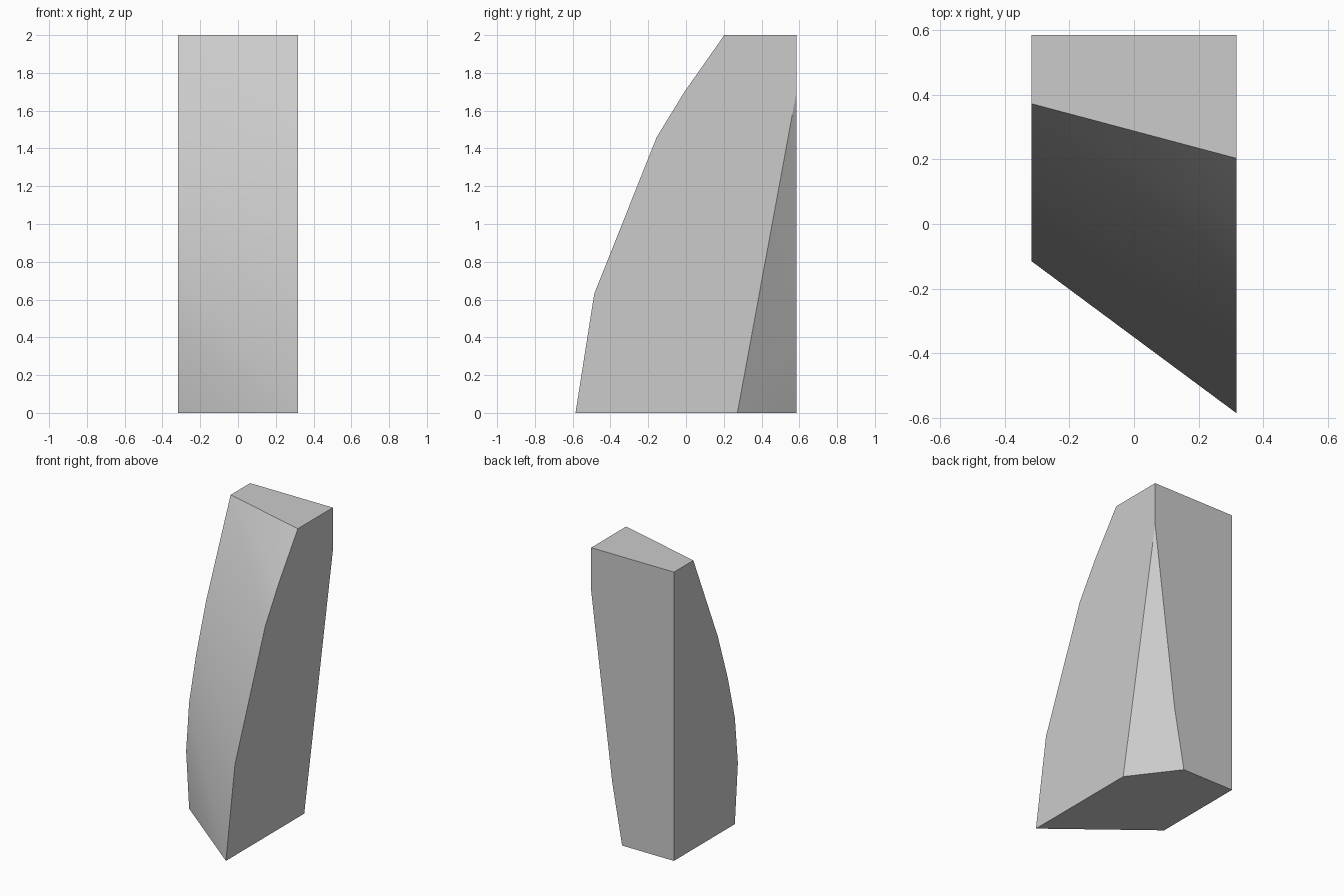
import bpy
import bmesh
import math

# Remove the default cube
cube = bpy.data.objects.get("Cube")
if cube:
    bpy.data.objects.remove(cube, do_unlink=True)

HALF, BACK, TOP = 0.317, 0.585, 2.0

# Front edge of each flat side, as (y, z) from the base up
edge_left = [(-0.585, 0), (-0.486, 0.63), (-0.155, 1.46), (-0.008, 1.70), (0.203, TOP)]
edge_right = [(-0.082, 0), (-0.115, 0.41), (-0.082, 0.737), (-0.005, 1.04),
              (0.104, 1.37), (0.372, TOP)]

points = [(HALF, y, z) for y, z in edge_left]
points += [(-HALF, y, z) for y, z in edge_right]

# Back corners, with the tapering chip cut from the left one
points += [(-HALF, BACK, 0), (-HALF, BACK, TOP), (HALF, BACK, TOP)]
points += [(HALF, BACK, 1.70), (HALF, 0.272, 0), (0.08, BACK, 0), (0.156, BACK, 0.42)]

# Wrap the outline in a convex shell and merge the flat faces
bm = bmesh.new()
for p in points:
    bm.verts.new(p)
bmesh.ops.convex_hull(bm, input=bm.verts[:])
bmesh.ops.dissolve_limit(bm, angle_limit=math.radians(0.3),
                         verts=bm.verts[:], edges=bm.edges[:])
bmesh.ops.recalc_face_normals(bm, faces=bm.faces[:])
mesh = bpy.data.meshes.new("stone_shard")
bm.to_mesh(mesh)
bm.free()

shard = bpy.data.objects.new("stone_shard", mesh)
bpy.context.collection.objects.link(shard)

# Plain grey stone
grey = bpy.data.materials.new("stone_grey")
grey.use_nodes = True
color = (0.6, 0.6, 0.6, 1)
grey.diffuse_color = color
grey.node_tree.nodes["Principled BSDF"].inputs["Base Color"].default_value = color
mesh.materials.append(grey)

# Smooth the curved front, keep the outer edges sharp
bpy.ops.object.select_all(action="DESELECT")
shard.select_set(True)
bpy.context.view_layer.objects.active = shard
bpy.ops.object.shade_smooth_by_angle(angle=math.radians(32))
